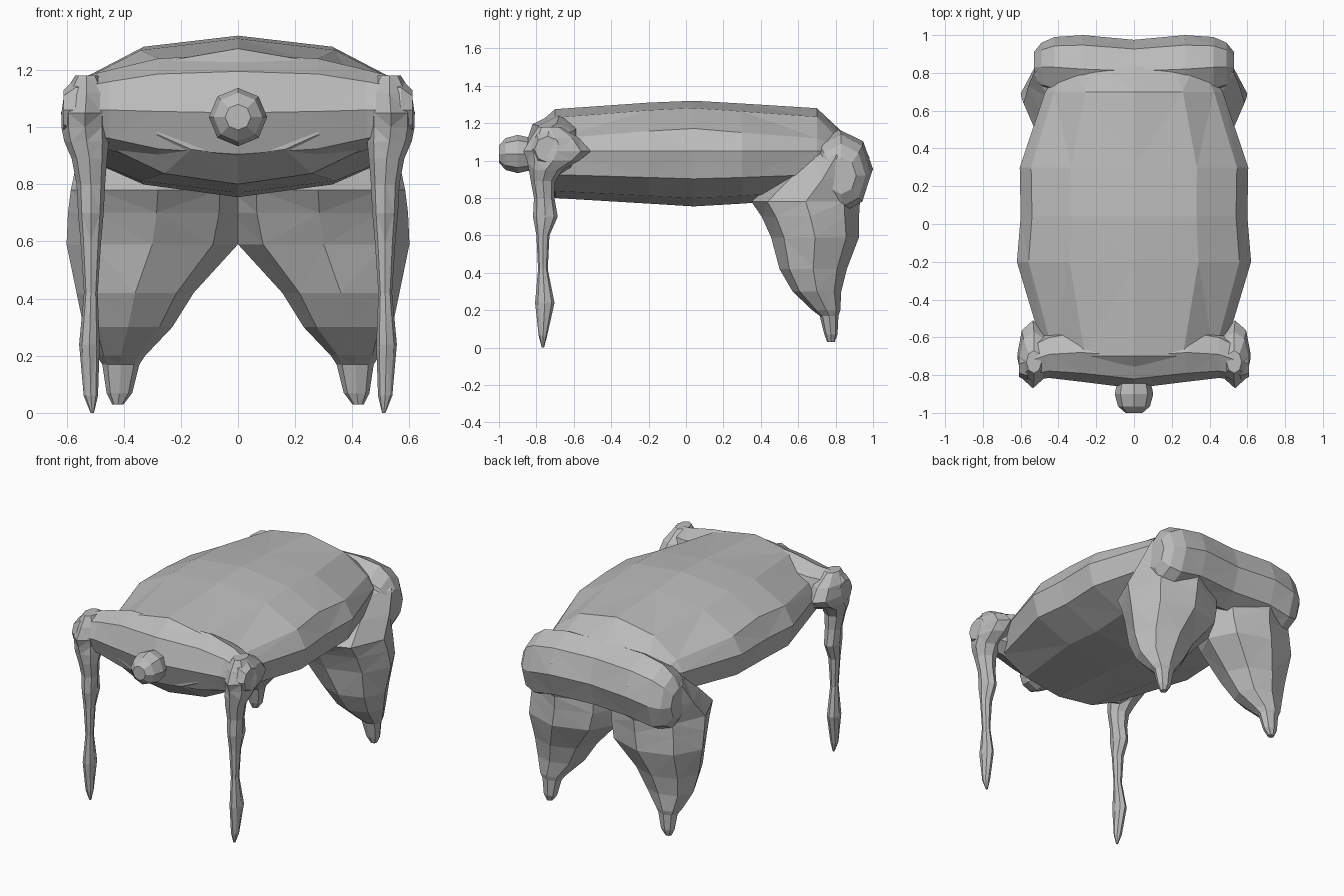
import bpy, bmesh, math
from mathutils import Vector

if "Cube" in bpy.data.objects:
    bpy.data.objects.remove(bpy.data.objects["Cube"])

grey = bpy.data.materials.new("stone grey")
grey.diffuse_color = (0.5, 0.5, 0.5, 1)
grey.use_nodes = True
grey.node_tree.nodes["Principled BSDF"].inputs["Base Color"].default_value = grey.diffuse_color


def skin(name, rings):
    """Bridge a list of equal point rings, cap both ends, keep faces flat."""
    bm = bmesh.new()
    vs = [[bm.verts.new(p) for p in ring] for ring in rings]
    n = len(vs[0])
    for a, b in zip(vs, vs[1:]):
        for i in range(n):
            j = (i + 1) % n
            bm.faces.new((a[i], a[j], b[j], b[i]))
    bm.faces.new(vs[0])
    bm.faces.new(vs[-1])
    bmesh.ops.triangulate(bm, faces=bm.faces[:])
    bmesh.ops.recalc_face_normals(bm, faces=bm.faces[:])
    mesh = bpy.data.meshes.new(name)
    bm.to_mesh(mesh)
    bm.free()
    mesh.materials.append(grey)
    obj = bpy.data.objects.new(name, mesh)
    bpy.context.collection.objects.link(obj)
    return obj


def circle(sides):
    return [(math.cos(math.tau * i / sides), math.sin(math.tau * i / sides))
            for i in range(sides)]


def upright(name, sections, sides, sx):
    """Limb from (x, y, z, rx, ry) ellipses stacked in z; sx picks the side."""
    return skin(name, [[Vector((sx * (x + rx * c), y + ry * s, z))
                        for c, s in circle(sides)] for x, y, z, rx, ry in sections])


def crosswise(name, half, sides):
    """Symmetric roll from (x, y, z, ry, rz) ellipses running along x."""
    full = [(-x, *r) for x, *r in reversed(half) if x > 0] + list(half)
    return skin(name, [[Vector((x, y + ry * c, z + rz * s))
                        for c, s in circle(sides)] for x, y, z, ry, rz in full])


# Barrel body: one faceted cross-section along y, shoulders dropping at the ends
body = [  # y, half width, top, bottom
    (-.81, .30, 1.18, .90), (-.70, .47, 1.275, .80),
    (-.20, .62, 1.31, .77), (.04, .60, 1.32, .755), (.30, .605, 1.305, .77),
    (.70, .47, 1.28, .80), (.85, .36, 1.14, .86)]
rings = []
for y, w, top, bot in body:
    e = min(abs(y) / .7, 1)
    side = [(0, 1), (.55, .86 - .06 * e), (.9, .46 - .16 * e), (1, 0),
            (.94, -.5), (.55, -.85), (0, -1)]
    section = side + [(-u, v) for u, v in reversed(side[1:-1])]
    rings.append([Vector((u * w, y, 1.05 + v * ((top - 1.05) if v > 0 else (1.05 - bot))))
                  for u, v in section])
skin("body", rings)

# Chest roll across the front
crosswise("chest", [(0, -.70, 1.05, .17, .205), (.28, -.68, 1.055, .155, .185),
                    (.45, -.69, 1.06, .125, .14), (.57, -.73, 1.06, .10, .11),
                    (.61, -.74, 1.06, .07, .07)], 8)

# Round head stub
skin("head", [[Vector((r * c, y, 1.035 + r * s)) for c, s in circle(8)]
              for y, r in ((-1, .045), (-.965, .085), (-.90, .102), (-.82, .085))])

# Rump roll across the back, drooping at its ends into the haunches
crosswise("rump", [(0, .81, .955, .165, .21), (.27, .82, .955, .18, .21),
                   (.42, .83, .93, .16, .21), (.49, .83, .92, .13, .17),
                   (.53, .83, .92, .08, .10)], 8)

# Front legs widen into the shoulder joints
front_leg = [(.51, -.765, 0, .006, .006), (.515, -.765, .06, .025, .022),
             (.52, -.755, .24, .036, .052), (.515, -.765, .42, .024, .026),
             (.515, -.765, .60, .036, .035), (.515, -.752, .70, .045, .066),
             (.515, -.758, .80, .050, .055), (.52, -.765, .89, .062, .065),
             (.53, -.75, .95, .078, .09), (.535, -.71, 1.0, .083, .14),
             (.535, -.69, 1.05, .083, .18), (.53, -.70, 1.12, .078, .13),
             (.53, -.73, 1.18, .04, .06)]
# Back legs: bulky thighs ending in small feet
back_leg = [(.42, .775, .03, .02, .02), (.415, .775, .07, .045, .035),
            (.41, .765, .17, .065, .05), (.41, .75, .20, .085, .075),
            (.385, .70, .30, .155, .13), (.36, .68, .42, .205, .18),
            (.30, .69, .59, .30, .235), (.285, .665, .70, .31, .26),
            (.28, .64, .78, .305, .29), (.28, .73, .90, .28, .25),
            (.27, .80, 1.02, .26, .18), (.25, .83, 1.10, .19, .11)]

for label, sx in (("left", -1), ("right", 1)):
    upright(f"{label}_front_leg", front_leg, 8, sx)
    upright(f"{label}_back_leg", back_leg, 8, sx)
